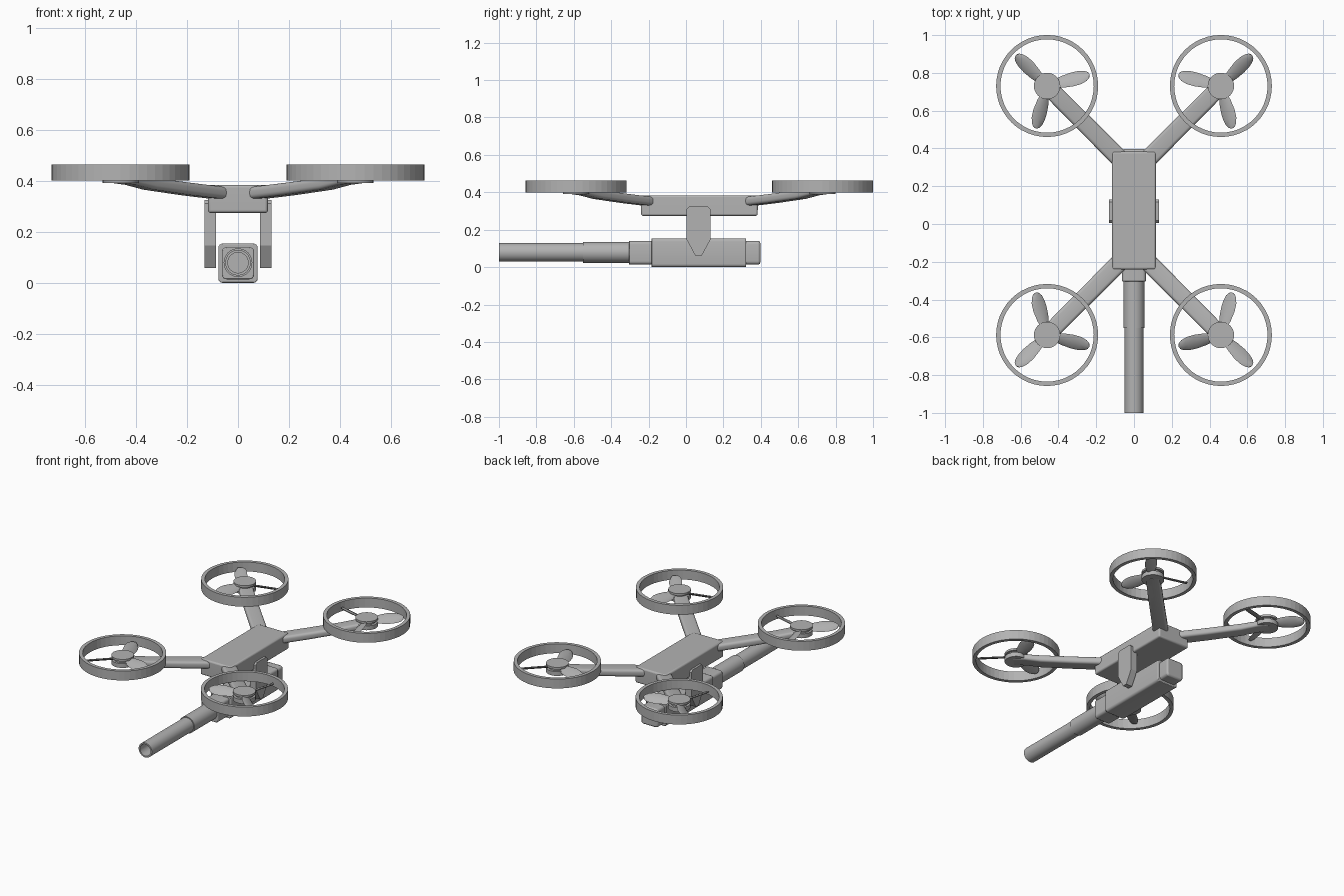
import bpy, bmesh, math
from mathutils import Matrix, Vector

if "Cube" in bpy.data.objects:
    bpy.data.objects.remove(bpy.data.objects["Cube"])

CY = 0.0715                      # y of the airframe's symmetry plane
HUB = Vector((0.46, 0.659, 0))   # rotor centre relative to that plane
GZ = 0.083                       # height of the tube axis
DROP = -0.004                    # seats the housing on z = 0

grey = bpy.data.materials.new("dark_grey")
grey.diffuse_color = (0.45, 0.45, 0.45, 1)
grey.use_nodes = True
grey.node_tree.nodes["Principled BSDF"].inputs["Base Color"].default_value = grey.diffuse_color


def finish(name, bm, loc=(0, 0, 0), mirror=None, bevel=0, segs=3, smooth=True):
    bmesh.ops.recalc_face_normals(bm, faces=bm.faces)
    me = bpy.data.meshes.new(name)
    bm.to_mesh(me)
    bm.free()
    me.materials.append(grey)
    ob = bpy.data.objects.new(name, me)
    bpy.context.collection.objects.link(ob)
    ob.location = Vector(loc) + Vector((0, 0, DROP))
    if smooth:
        bpy.ops.object.select_all(action='DESELECT')
        ob.select_set(True)
        bpy.context.view_layer.objects.active = ob
        bpy.ops.object.shade_smooth_by_angle(angle=math.radians(35))
    if bevel:
        b = ob.modifiers.new("bevel", 'BEVEL')
        b.width, b.segments, b.limit_method = bevel, segs, 'ANGLE'
    if mirror:
        m = ob.modifiers.new("mirror", 'MIRROR')
        m.use_axis = mirror
        m.use_mirror_merge = False
    return ob


def loft(bm, rings, cap=True, closed=False):
    vs = [[bm.verts.new(p) for p in r] for r in rings]
    n = len(vs[0])
    pairs = list(zip(vs, vs[1:])) + ([(vs[-1], vs[0])] if closed else [])
    for a, b in pairs:
        for i in range(n):
            j = (i + 1) % n
            bm.faces.new((a[i], a[j], b[j], b[i]))
    if cap and not closed:
        bm.faces.new(vs[0])
        bm.faces.new(vs[-1])


def circle(r, z, n, c=(0, 0)):
    return [Vector((c[0] + r * math.cos(2 * math.pi * i / n),
                    c[1] + r * math.sin(2 * math.pi * i / n), z)) for i in range(n)]


def rounded_rect(hx, hz, r, y, cz, k=4):
    pts = []
    for q, (sx, sz) in enumerate(((1, 1), (-1, 1), (-1, -1), (1, -1))):
        for i in range(k + 1):
            a = math.pi / 2 * (q + i / k)
            pts.append(Vector((sx * (hx - r) + r * math.cos(a), y,
                               cz + sz * (hz - r) + r * math.sin(a))))
    return pts


# central fuselage
bm = bmesh.new()
prof = [(0.115, 0.312, 0.388), (0.117, 0.313, 0.335), (0.117, 0.311, 0.278)]
loft(bm, [[Vector((sx * x, sy * y, z)) for sx, sy in ((1, 1), (-1, 1), (-1, -1), (1, -1))]
          for x, y, z in prof])
finish("fuselage", bm, (0, CY, 0), bevel=0.01)

# four arms: rounded section swept from fuselage corner up to the rotor hub
bm = bmesh.new()
rings = []
side = Vector((1, -1, 0)).normalized()
for x, z, hw, hh in ((0.06, 0.354, 0.048, 0.024), (0.2, 0.371, 0.047, 0.024),
                     (0.35, 0.392, 0.046, 0.023), (0.42, 0.408, 0.045, 0.020),
                     (0.47, 0.413, 0.043, 0.018)):
    c = Vector((x, x + HUB.y - HUB.x, z))
    rings.append([c + side * p.x + Vector((0, 0, p.z))
                  for p in rounded_rect(hw, hh, hh * 0.7, 0, 0)])
loft(bm, rings)
finish("arm", bm, (0, CY, 0), mirror=(True, True, False))

# four rotor guard rings, faceted
bm = bmesh.new()
loft(bm, [circle(r, z, 48, HUB) for r, z in
          ((0.27, 0.404), (0.27, 0.468), (0.247, 0.468), (0.247, 0.404))], closed=True)
finish("guard_ring", bm, (0, CY, 0), mirror=(True, True, False), smooth=False)

# rotor hubs: motor base, neck and top cap
bm = bmesh.new()
loft(bm, [circle(r, z, 32, HUB) for r, z in
          ((0.07, 0.396), (0.07, 0.425), (0.055, 0.425), (0.055, 0.44),
           (0.07, 0.44), (0.07, 0.454))])
finish("rotor_hub", bm, (0, CY, 0), mirror=(True, True, False))

# pitched leaf-shaped blades, three per rotor
bm = bmesh.new()
blade = [(0.04, 0.024, 0), (0.09, 0.036, 0), (0.14, 0.042, 0.001), (0.18, 0.040, 0.001),
         (0.21, 0.031, 0), (0.226, 0.019, 0), (0.232, 0.005, 0)]
for ang in (45, 165, 285):
    rot = Matrix.Translation(HUB + Vector((0, 0, 0.432))) @ Matrix.Rotation(math.radians(ang), 4, 'Z') \
        @ Matrix.Rotation(math.radians(28), 4, 'X')
    loft(bm, [[rot @ Vector((r, off + w * math.cos(a * math.pi / 4),
                             0.007 * math.sin(a * math.pi / 4))) for a in range(8)]
              for r, w, off in blade])
finish("rotor_blades", bm, (0, CY, 0), mirror=(True, True, False))

# side brackets flanking the tube housing
bm = bmesh.new()
outline = [(0.004, 0.15), (0.004, 0.314), (0.018, 0.328), (0.116, 0.328),
           (0.130, 0.314), (0.130, 0.15), (0.083, 0.063), (0.051, 0.063)]
loft(bm, [[Vector((x, y, z)) for y, z in outline] for x in (0.086, 0.132)])
finish("side_bracket", bm, mirror=(True, False, False), smooth=False)


# tube housing: main box, front collar and rear cap
def box_part(name, half, r, y0, y1, bevel=0.004):
    b = bmesh.new()
    loft(b, [rounded_rect(half, half, r, y, GZ - 0.002) for y in (y0, y1)])
    finish(name, b, bevel=bevel, segs=2)


box_part("housing", 0.077, 0.017, -0.185, 0.322)
box_part("front_collar", 0.063, 0.018, -0.305, -0.17)
box_part("rear_cap", 0.063, 0.018, 0.31, 0.397, 0.01)

# stepped hollow tube
bm = bmesh.new()
loft(bm, [[Vector((p.x, y, GZ + p.y)) for p in circle(r, 0, 32)] for r, y in
          ((0.056, -0.29), (0.056, -0.55), (0.05, -0.55), (0.05, -1.0),
           (0.040, -1.0), (0.040, -0.56))])
finish("tube", bm)
